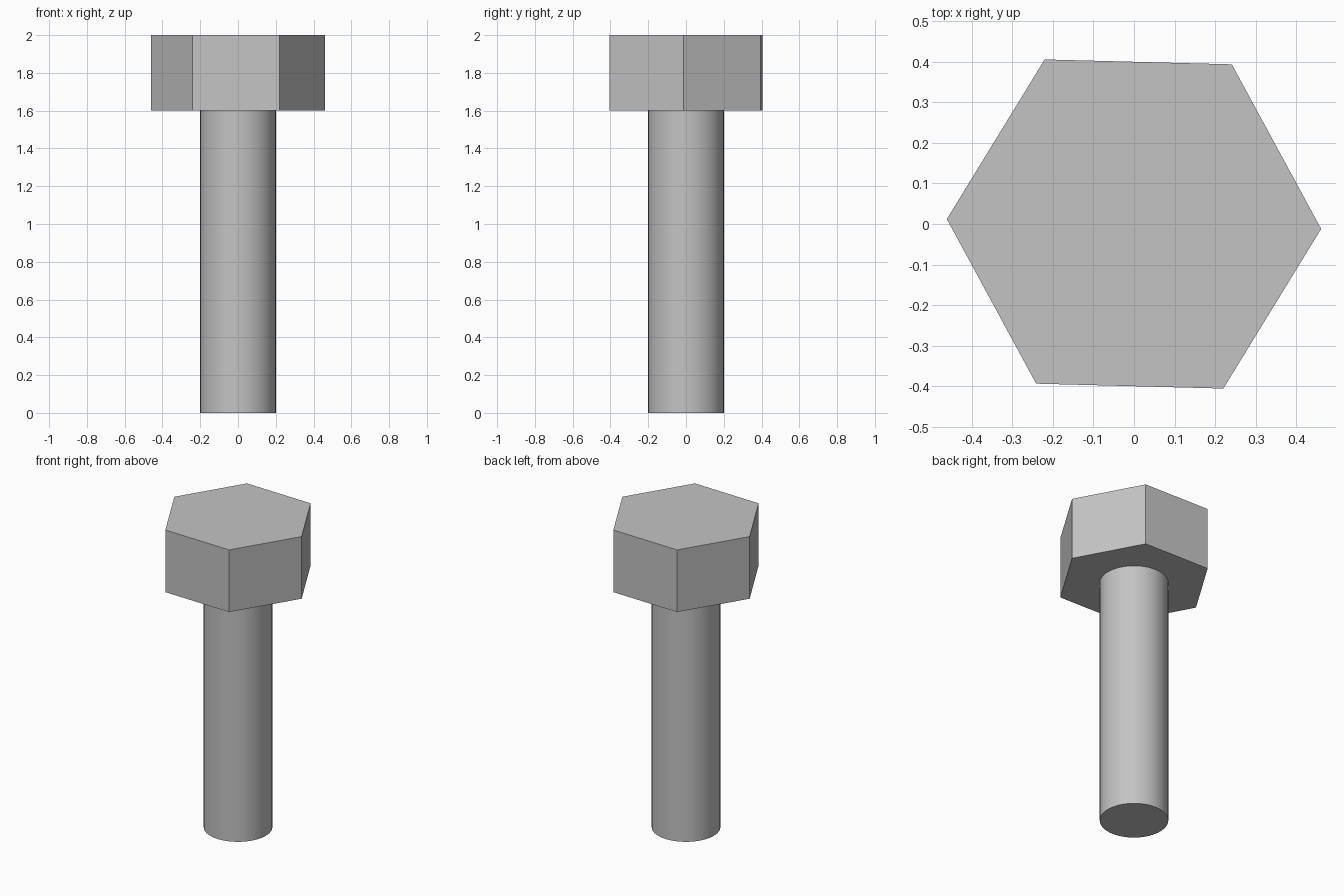
import bpy
import math

cube = bpy.data.objects.get("Cube")
if cube:
    bpy.data.objects.remove(cube, do_unlink=True)

# Plain grey metal
grey = bpy.data.materials.new("grey_metal")
grey.use_nodes = True
colour = (0.55, 0.55, 0.55, 1)
grey.diffuse_color = colour
grey.node_tree.nodes["Principled BSDF"].inputs["Base Color"].default_value = colour


def prism(name, sides, radius, bottom, top, first_corner=0):
    """Upright prism whose first corner lies at the given angle from +x."""
    # Blender places the first corner of a cylinder on +y
    bpy.ops.mesh.primitive_cylinder_add(
        vertices=sides, radius=radius, depth=top - bottom,
        location=(0, 0, (bottom + top) / 2),
        rotation=(0, 0, math.radians(first_corner - 90)))
    part = bpy.context.object
    part.name = name
    part.data.materials.append(grey)
    return part


# Six-sided head, turned very slightly
head = prism("bolt_head", 6, 0.462, 1.6, 2.0, first_corner=-1.5)

# Round smooth shaft
shaft = prism("bolt_shaft", 64, 0.2, 0, 1.6)
bpy.ops.object.shade_smooth_by_angle(angle=math.radians(30))
